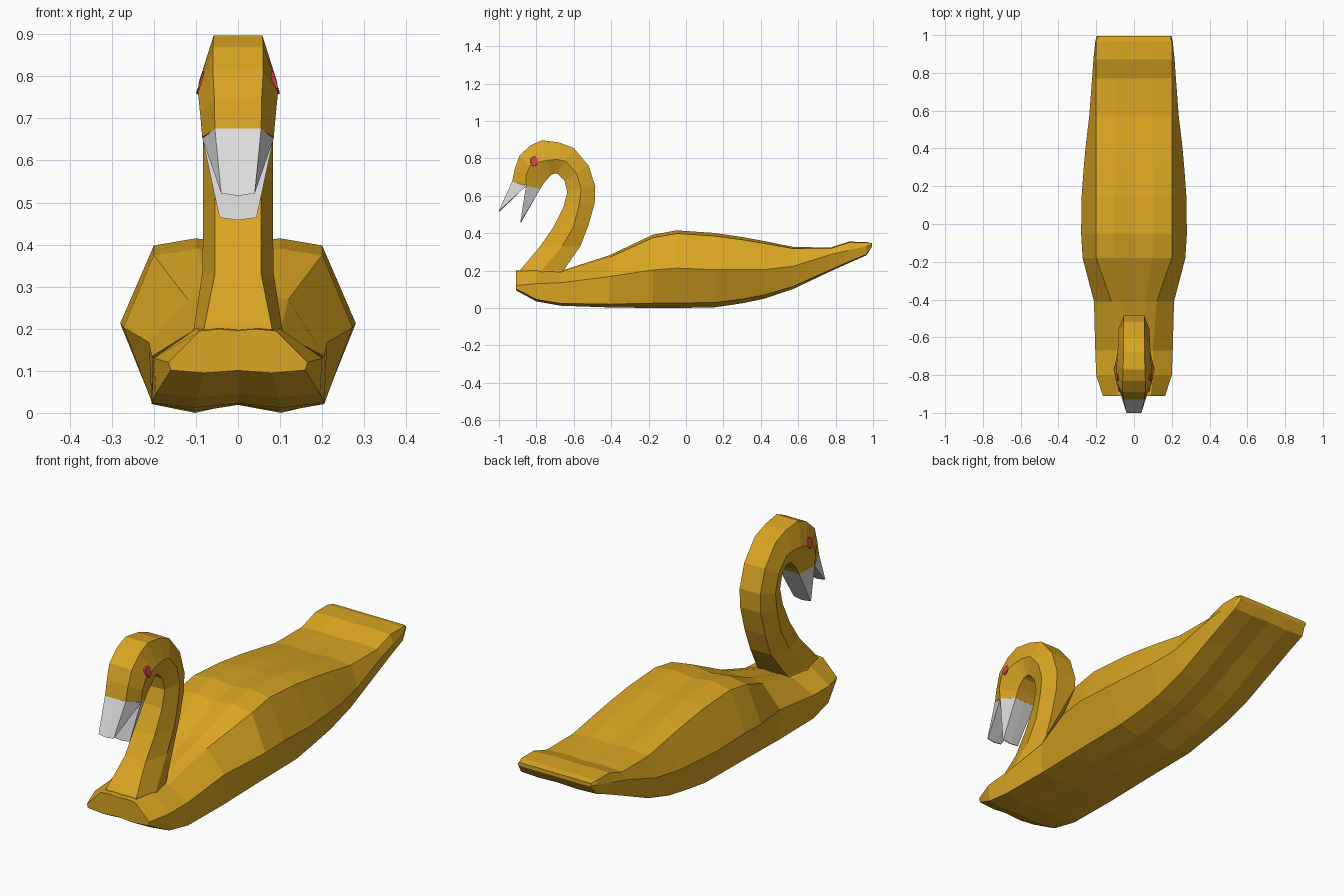
import bpy, bmesh
from math import pi, cos, sin

cube = bpy.data.objects.get("Cube")
if cube:
    bpy.data.objects.remove(cube, do_unlink=True)


def material(name, rgb):
    m = bpy.data.materials.new(name)
    m.use_nodes = True
    m.diffuse_color = (*rgb, 1)
    m.node_tree.nodes["Principled BSDF"].inputs["Base Color"].default_value = (*rgb, 1)
    return m


gold = material("golden plumage", (0.70, 0.376, 0.016))
grey = material("pale grey beak", (0.72, 0.72, 0.72))
red = material("red eye", (0.70, 0.055, 0.06))


def loft(name, rings, mat):
    """Skin closed rings of points, cap both ends, shade flat."""
    bm = bmesh.new()
    loops = [[bm.verts.new(p) for p in ring] for ring in rings]
    n = len(loops[0])
    for a, b in zip(loops, loops[1:]):
        for i in range(n):
            j = (i + 1) % n
            bm.faces.new((a[i], a[j], b[j], b[i]))
    bm.faces.new(loops[0])
    bm.faces.new(loops[-1])
    bmesh.ops.remove_doubles(bm, verts=bm.verts, dist=0.0005)
    bmesh.ops.recalc_face_normals(bm, faces=bm.faces)
    me = bpy.data.meshes.new(name)
    bm.to_mesh(me)
    bm.free()
    me.materials.append(mat)
    ob = bpy.data.objects.new(name, me)
    bpy.context.collection.objects.link(ob)
    return ob


def mirrored(half):
    """Half ring from centre to centre -> full symmetric ring."""
    return half + [(-x, y, z) for x, y, z in reversed(half[1:-1])]


# Body: y, bottom z, bottom half width, side half width, side z, top half width, top z
body_stations = [
    (-.91, .095, .16, .165, .12, .09, .195),
    (-.80, .035, .195, .20, .13, .10, .20),
    (-.67, .012, .205, .205, .135, .10, .19),
    (-.41, .003, .205, .212, .168, .12, .27),
    (-.18, 0, .205, .272, .203, .20, .375),
    (-.05, 0, .205, .28, .213, .20, .398),
    (.15, .003, .205, .277, .205, .20, .385),
    (.30, .025, .20, .266, .205, .20, .365),
    (.42, .05, .20, .255, .206, .20, .345),
    (.57, .10, .20, .237, .222, .20, .318),
    (.77, .195, .20, .222, .285, .20, .317),
    (.87, .24, .20, .215, .308, .20, .35),
    (.965, .282, .20, .205, .33, .20, .35),
    (.995, .328, .19, .198, .337, .19, .345),
]


def body_ring(y, zb, wb, ws, zs, wt, zt):
    k = (zt - zb) / .4
    return mirrored([(0, y, zb + .024 * k), (wb / 2, y, zb), (wb, y, zb + .027 * k),
                     (ws, y, zs), (wt, y, zt), (wt / 2, y, zt + .017 * k),
                     (0, y, zt + .004 * k)])


loft("body", [body_ring(*s) for s in body_stations], gold)

# Neck and head: inner (y, z), outer (y, z), side position, edge and side half widths
neck_stations = [
    (-.89, .17, -.64, .15, .5, .085, .115),
    (-.885, .205, -.655, .20, .5, .08, .105),
    (-.78, .33, -.565, .33, .55, .055, .085),
    (-.71, .43, -.522, .44, .58, .055, .083),
    (-.655, .54, -.488, .56, .5, .055, .083),
    (-.635, .62, -.485, .65, .5, .055, .083),
    (-.65, .68, -.52, .76, .5, .055, .083),
    (-.685, .715, -.60, .855, .5, .055, .085),
    (-.70, .72, -.68, .885, .45, .055, .088),
    (-.72, .712, -.77, .897, .42, .058, .092),
    (-.74, .69, -.83, .87, .5, .06, .094),
    (-.75, .68, -.89, .815, .6, .06, .095),
    (-.765, .66, -.915, .745, .6, .056, .09),
    (-.78, .635, -.93, .675, .5, .055, .085),
]


def neck_ring(yi, zi, yo, zo, k, we, ws):
    inner, outer = (yi, zi), (yo, zo)
    side = (yi + k * (yo - yi), zi + k * (zo - zi))
    return mirrored([(0, *inner), (we, *inner), (ws, *side), (we, *outer), (0, *outer)])


loft("neck_and_head", [neck_ring(*s) for s in neck_stations], gold)


# Beak halves: wedges from a four-cornered base to a thin tip edge
def wedge(name, front, back, tip):
    (wf, yf, zf), (wb, yb, zb), (wt, yt, zt) = front, back, tip
    base = mirrored([(0, yf, zf), (wf, yf, zf), (wb, yb, zb), (0, yb, zb)])
    low = zt - .006
    end = mirrored([(0, yt, low), (wt, yt, zt), (wt, yt + .004, zt), (0, yt + .004, low)])
    loft(name, [base, end], grey)


wedge("upper_beak", (.055, -.93, .676), (.085, -.855, .652), (.04, -1, .522))
wedge("lower_beak", (.085, -.855, .655), (.055, -.78, .636), (.044, -.885, .464))

# Eyes: six-sided plates leaning with the sides of the head
for side, name in ((1, "left_eye"), (-1, "right_eye")):
    rings = []
    for x, r in ((.083, .028), (.092, .026)):
        rings.append([(side * (x - .3 * r * sin(a)), -.81 + .85 * r * cos(a), .785 + r * sin(a))
                      for a in (pi / 6 + i * pi / 3 for i in range(6))])
    loft(name, rings, red)
